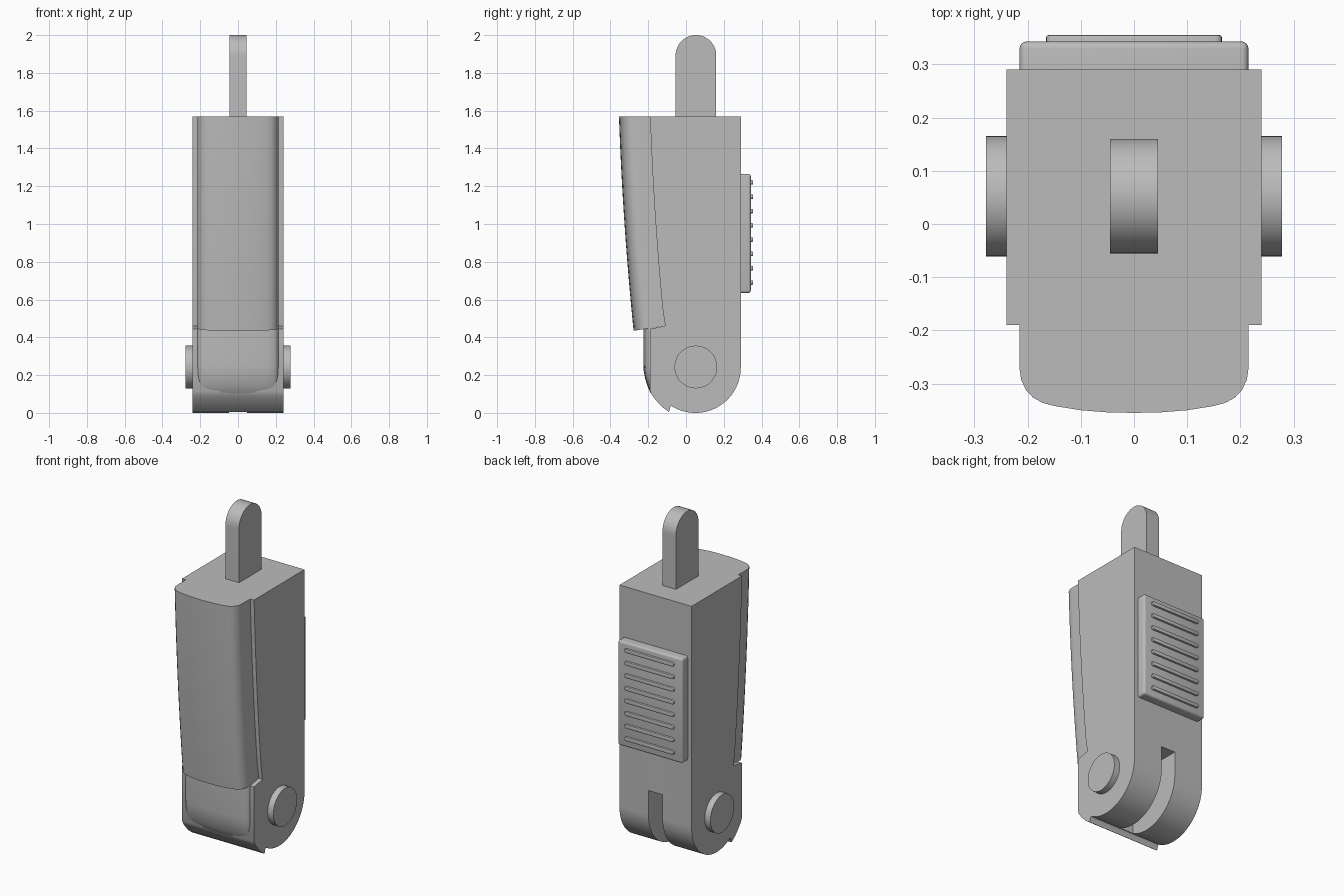
import bpy, bmesh, math
from mathutils import Vector

cube = bpy.data.objects.get("Cube")
if cube:
    bpy.data.objects.remove(cube, do_unlink=True)

grey = bpy.data.materials.new("plain grey")
grey.use_nodes = True
colour = (0.5, 0.5, 0.5, 1)
grey.diffuse_color = colour
grey.node_tree.nodes["Principled BSDF"].inputs["Base Color"].default_value = colour

PIVOT_Y, PIVOT_Z, BODY_R = 0.05, 0.24, 0.24
TOP = 1.57
HALF_W = 0.24


def finish(name, bm, smooth=True, angle=30):
    bmesh.ops.recalc_face_normals(bm, faces=bm.faces)
    mesh = bpy.data.meshes.new(name)
    bm.to_mesh(mesh)
    bm.free()
    obj = bpy.data.objects.new(name, mesh)
    bpy.context.collection.objects.link(obj)
    mesh.materials.append(grey)
    if smooth:
        shade(obj, angle)
    return obj


def shade(obj, angle=30):
    bpy.ops.object.select_all(action='DESELECT')
    obj.select_set(True)
    bpy.context.view_layer.objects.active = obj
    bpy.ops.object.shade_smooth_by_angle(angle=math.radians(angle))


def arc(cy, cz, r, start, end, steps):
    angles = [math.radians(start + (end - start) * i / steps) for i in range(steps + 1)]
    return [(cy + r * math.cos(a), cz + r * math.sin(a)) for a in angles]


def extrude(name, profile, x0, x1, smooth=True):
    """Side profile in (y, z) pulled across the width."""
    bm = bmesh.new()
    face = bm.faces.new([bm.verts.new((x0, y, z)) for y, z in profile])
    out = bmesh.ops.extrude_face_region(bm, geom=[face])
    verts = [v for v in out["geom"] if isinstance(v, bmesh.types.BMVert)]
    bmesh.ops.translate(bm, verts=verts, vec=Vector((x1 - x0, 0, 0)))
    return finish(name, bm, smooth)


def box(name, lo, hi, bevel=0.0):
    bm = bmesh.new()
    bmesh.ops.create_cube(bm, size=1)
    for v in bm.verts:
        v.co = [a + (c + 0.5) * (b - a) for a, b, c in zip(lo, hi, v.co)]
    if bevel:
        edges = [e for e in bm.edges if any(v.co.y > hi[1] - 0.001 for v in e.verts)]
        bmesh.ops.bevel(bm, geom=edges, offset=bevel, segments=4,
                        profile=0.5, affect='EDGES')
    return finish(name, bm)


def bulge(z):
    """Backward drift of the cover going down from the top."""
    t = TOP - z
    return 0.035 * t + 0.0293 * t * t


# Rounded front cross-section: x and depth behind the front
HALF_SECTION = [(0.215, 0.083), (0.212, 0.062), (0.203, 0.043), (0.19, 0.029),
                (0.172, 0.019), (0.15, 0.013), (0.1, 0.005), (0.05, 0.001)]
SECTION = (HALF_SECTION + [(0, 0)] + [(-x, d) for x, d in reversed(HALF_SECTION)])


def loft(name, levels, back, depth=1.0, slope=0.0):
    """Stack the rounded section at (z, front y) levels, slanting the first."""
    bm = bmesh.new()
    rings = []
    for i, (z, front) in enumerate(levels):
        pts = [(x, front + d * depth) for x, d in SECTION]
        pts = [(pts[0][0], back)] + pts + [(pts[-1][0], back)]
        tilt = slope if i == 0 else 0
        rings.append([bm.verts.new((x, y, z + tilt * (y - front))) for x, y in pts])
    n = len(rings[0])
    for a, b in zip(rings, rings[1:]):
        for j in range(n):
            k = (j + 1) % n
            bm.faces.new((a[j], a[k], b[k], b[j]))
    bm.faces.new(rings[0])
    bm.faces.new(rings[-1])
    return finish(name, bm)


# Main body: flat back, round foot, front lip and curved front edge
profile = [(0.29, TOP)]
profile += arc(PIVOT_Y, PIVOT_Z, BODY_R, 0, -122, 40)
profile += [(-0.083, 0.03), (-0.09, 0.005), (-0.125, 0.03), (-0.155, 0.062),
            (-0.177, 0.09), (-0.19, 0.115), (-0.19, 0.445), (-0.11, 0.46)]
for i in range(1, 13):
    z = 0.46 + (TOP - 0.46) * i / 12
    profile.append((-0.19 + bulge(z), z))
body = extrude("body", profile, -HALF_W, HALF_W, smooth=False)

# Slot through the round foot, sized to take a matching tongue
cutter = box("slot_cutter", (-0.047, -0.065, -0.1), (0.047, 0.4, 0.385))
cut = body.modifiers.new("slot", 'BOOLEAN')
cut.operation = 'DIFFERENCE'
cut.solver = 'EXACT'
cut.object = cutter
bpy.context.view_layer.update()
evaluated = body.evaluated_get(bpy.context.evaluated_depsgraph_get())
cut_mesh = bpy.data.meshes.new_from_object(evaluated)
body.modifiers.clear()
body.data = cut_mesh
bpy.data.objects.remove(cutter, do_unlink=True)
shade(body)

# Curved front cover
zs = [0.435 + (TOP - 0.435) * i / 14 for i in range(15)]
loft("front_cover", [(z, -0.355 + bulge(z)) for z in zs], -0.05, slope=0.147)

# Lower front plate
loft("lower_plate", [(0.07, -0.155), (0.11, -0.19), (0.145, -0.205), (0.18, -0.216),
                     (0.215, -0.223), (0.25, -0.226), (0.45, -0.226)], -0.1, depth=0.5)

# Top tongue with a round end
extrude("top_tongue", [(0.16, 1.5)] + arc(0.0525, 1.8925, 0.1075, 0, 180, 32)
        + [(-0.055, 1.5)], -0.045, 0.045)

# Pivot pin ends on both sides
for side, name in ((1, "left_pin"), (-1, "right_pin")):
    extrude(name, arc(PIVOT_Y + 0.002, 0.243, 0.113, 0, 352.5, 47),
            side * 0.2, side * 0.278)

# Rear thumb pad with rounded grip ridges
box("thumb_pad", (-0.215, 0.27, 0.635), (0.215, 0.343, 1.265), bevel=0.013)
for i in range(8):
    z = 0.69 + i * 0.0757
    bm = bmesh.new()
    r, half = 0.012, 0.153
    outline = arc(half, z, r, -90, 90, 8) + arc(-half, z, r, 90, 270, 8)
    front = [bm.verts.new((x, 0.355, zz)) for x, zz in outline]
    back = [bm.verts.new((x, 0.335, zz)) for x, zz in outline]
    bm.faces.new(front)
    for j in range(len(front)):
        k = (j + 1) % len(front)
        bm.faces.new((front[j], front[k], back[k], back[j]))
    bm.faces.new(back)
    bmesh.ops.bevel(bm, geom=[e for e in bm.edges if all(v.co.y > 0.35 for v in e.verts)],
                    offset=0.004, segments=2, profile=0.5, affect='EDGES')
    finish("grip_ridge_%d" % (i + 1), bm)
